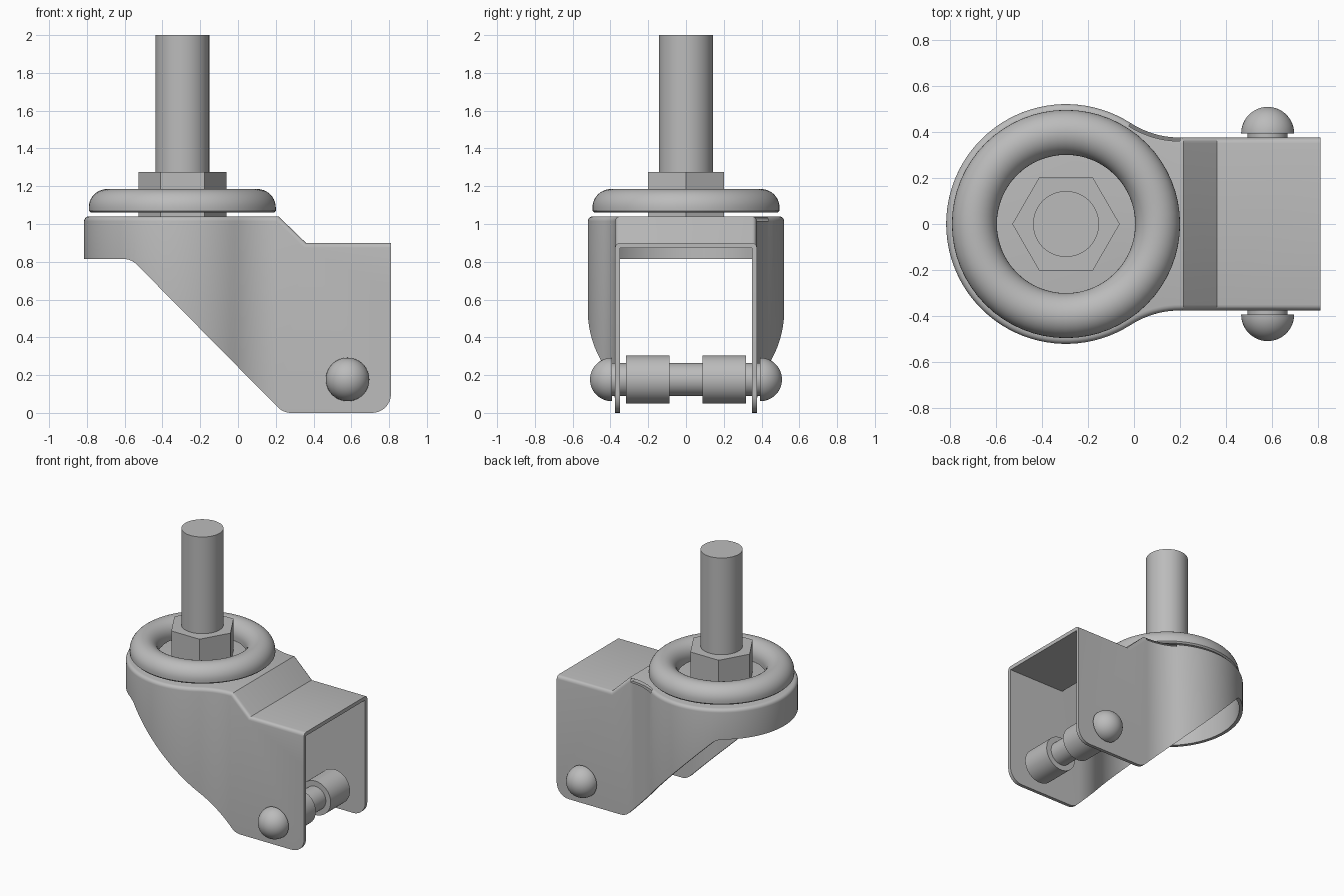
import bpy, bmesh
from math import sin, cos, pi, radians, tan, atan2
from mathutils import Vector, Matrix

if "Cube" in bpy.data.objects:
    bpy.data.objects.remove(bpy.data.objects["Cube"], do_unlink=True)

STEEL = (0.5, 0.5, 0.5, 1)
mat = bpy.data.materials.new("grey steel")
mat.use_nodes = True
mat.diffuse_color = STEEL
mat.node_tree.nodes["Principled BSDF"].inputs["Base Color"].default_value = STEEL

STEM_X = -0.295
AXLE = Vector((0.58, 0, 0.177))


def finish(bm, name):
    bmesh.ops.recalc_face_normals(bm, faces=bm.faces)
    mesh = bpy.data.meshes.new(name)
    bm.to_mesh(mesh)
    bm.free()
    mesh.materials.append(mat)
    obj = bpy.data.objects.new(name, mesh)
    bpy.context.collection.objects.link(obj)
    return obj


def activate(obj):
    bpy.ops.object.select_all(action='DESELECT')
    obj.select_set(True)
    bpy.context.view_layer.objects.active = obj


def smooth(obj, angle=35):
    activate(obj)
    bpy.ops.object.shade_smooth_by_angle(angle=radians(angle))


def prism(name, points, extrude):
    bm = bmesh.new()
    face = bm.faces.new([bm.verts.new(p) for p in points])
    top = bmesh.ops.extrude_face_region(bm, geom=[face])["geom"]
    bmesh.ops.translate(bm, vec=extrude,
                        verts=[v for v in top if isinstance(v, bmesh.types.BMVert)])
    return finish(bm, name)


def lathe(name, profile, place, steps=64, closed=False):
    """Revolve (radius, height) points about z, then place the result."""
    bm = bmesh.new()
    vs = [bm.verts.new((r, 0, h)) for r, h in profile]
    es = [bm.edges.new(p) for p in zip(vs, vs[1:])]
    if closed:
        es.append(bm.edges.new((vs[-1], vs[0])))
    bmesh.ops.spin(bm, geom=vs + es, cent=(0, 0, 0), axis=(0, 0, 1),
                   angle=2 * pi, steps=steps)
    bmesh.ops.remove_doubles(bm, verts=bm.verts, dist=1e-5)
    bm.transform(place)
    obj = finish(bm, name)
    smooth(obj)
    return obj


def arc(cx, cy, r, a0, a1, n):
    return [(cx + r * cos(a0 + (a1 - a0) * i / n),
             cy + r * sin(a0 + (a1 - a0) * i / n)) for i in range(n + 1)]


def rounded(corners, n=8):
    """Polygon from (x, z, radius) corners, with the given corners rounded."""
    out = []
    for i, (x, z, r) in enumerate(corners):
        p = Vector((x, z))
        if not r:
            out.append(p)
            continue
        a = (Vector(corners[i - 1][:2]) - p).normalized()
        b = (Vector(corners[(i + 1) % len(corners)][:2]) - p).normalized()
        half = a.angle(b) / 2
        centre = p + (a + b).normalized() * r / sin(half)
        s = p + a * r / tan(half) - centre
        turn = s.angle_signed(p + b * r / tan(half) - centre)
        start = atan2(s.y, s.x)
        out += arc(centre.x, centre.y, r, start, start - turn, n)
    return out


def plan(inset, end):
    """Outline from above: round head flaring into two straight legs."""
    flare, leg = 0.397, 0.375
    cy = leg + flare
    a = atan2(cy, 0.2 - STEM_X)
    side = arc(0.2, cy, flare + inset, 1.5 * pi, pi + a, 10)
    head = arc(STEM_X, 0, 0.52 - inset, a, 2 * pi - a, 64)
    other = [(x, -y) for x, y in reversed(side)]
    return [(end, leg - inset)] + side + head[1:-1] + other + [(end, inset - leg)]


def boolean(obj, cutter, operation):
    mod = obj.modifiers.new("cut", 'BOOLEAN')
    mod.operation, mod.solver, mod.object = operation, 'EXACT', cutter
    activate(obj)
    bpy.ops.object.modifier_apply(modifier=mod.name)
    bpy.data.objects.remove(cutter, do_unlink=True)


def fork_solid(name, outline, base, side):
    obj = prism(name, [(x, y, base) for x, y in outline], (0, 0, 3))
    cutter = prism("side_cutter", [(x, -1, z) for x, z in side], (0, 2, 0))
    boolean(obj, cutter, 'INTERSECT')
    return obj


# Fork: outer shape from the plan and the side profile
side = rounded([(-0.9, 1.04, 0), (0.215, 1.04, 0), (0.36, 0.9, 0), (0.81, 0.9, 0),
                (0.81, 0, 0.1), (0.24, 0, 0.1), (-0.565, 0.815, 0.1), (-0.9, 0.815, 0)])
fork = fork_solid("fork", plan(0, 0.81), -0.5, side)

# Rounded rim between the top and the side walls
bm = bmesh.new()
bm.from_mesh(fork.data)
bm.normal_update()
rim = []
for e in bm.edges:
    if len(e.link_faces) == 2:
        lo, hi = sorted((f.normal for f in e.link_faces), key=lambda n: n.z)
        if hi.z > 0.5 and abs(lo.z) < 0.1 and lo.x < 0.9 and abs(e.verts[0].co.y
                                                                + e.verts[1].co.y) + abs(lo.x) > 0.5:
            rim.append(e)
bmesh.ops.bevel(bm, geom=rim, offset=0.025, segments=4, profile=0.5,
                affect='EDGES', clamp_overlap=False)
bm.to_mesh(fork.data)
bm.free()

# Hollow inside, open below and at the wheel end
hollow_side = [(-1, 1.012), (0.203, 1.012), (0.348, 0.872), (1, 0.872), (1, -0.9), (-1, -0.9)]
hollow = fork_solid("hollow", plan(0.025, 0.95), -1.5, hollow_side)
boolean(fork, hollow, 'DIFFERENCE')

# Open seam along the rim at the left flare
bm = bmesh.new()
bm.from_mesh(fork.data)
bm.normal_update()
seam = [f for f in bm.faces if 0.1 < f.normal.z < 0.98
        and -0.02 < f.calc_center_median().x < 0.2
        and f.calc_center_median().y > 0.3 and f.calc_center_median().z > 1.0]
bmesh.ops.delete(bm, geom=seam, context='FACES')
bm.to_mesh(fork.data)
bm.free()
smooth(fork, 25)

# Swivel ring, nut and stem
on_stem = Matrix.Translation((STEM_X, 0, 0))
ring = arc(0.3975, 1.0875, 0.0975, 0, pi, 20) + [(0.3, 1.06), (0.485, 1.06), (0.495, 1.07)]
lathe("swivel_ring", ring, on_stem, closed=True)
hexagon = arc(STEM_X, 0, 0.233, 0, 2 * pi, 6)[:-1]
prism("nut", [(x, y, 1.03) for x, y in hexagon], (0, 0, 0.245))
lathe("stem", [(0, 1.2), (0.143, 1.2), (0.143, 2), (0, 2)], on_stem)

# Axle, with a collar and a domed rivet head on each side
lathe("axle", [(0, -0.4), (0.087, -0.4), (0.087, 0.4), (0, 0.4)],
      Matrix.Translation(AXLE) @ Matrix.Rotation(pi / 2, 4, 'X'))
dome = [(0, 0.393)] + arc(0, 0.393, 0.115, 0, pi / 2, 12)
collar = [(0.08, 0.088), (0.127, 0.088), (0.127, 0.317), (0.08, 0.317)]
for label, sign in (("left", -1), ("right", 1)):
    place = Matrix.Translation(AXLE) @ Matrix.Rotation(sign * pi / 2, 4, 'X')
    lathe(label + "_rivet_head", dome, place)
    lathe(label + "_collar", collar, place, closed=True)
